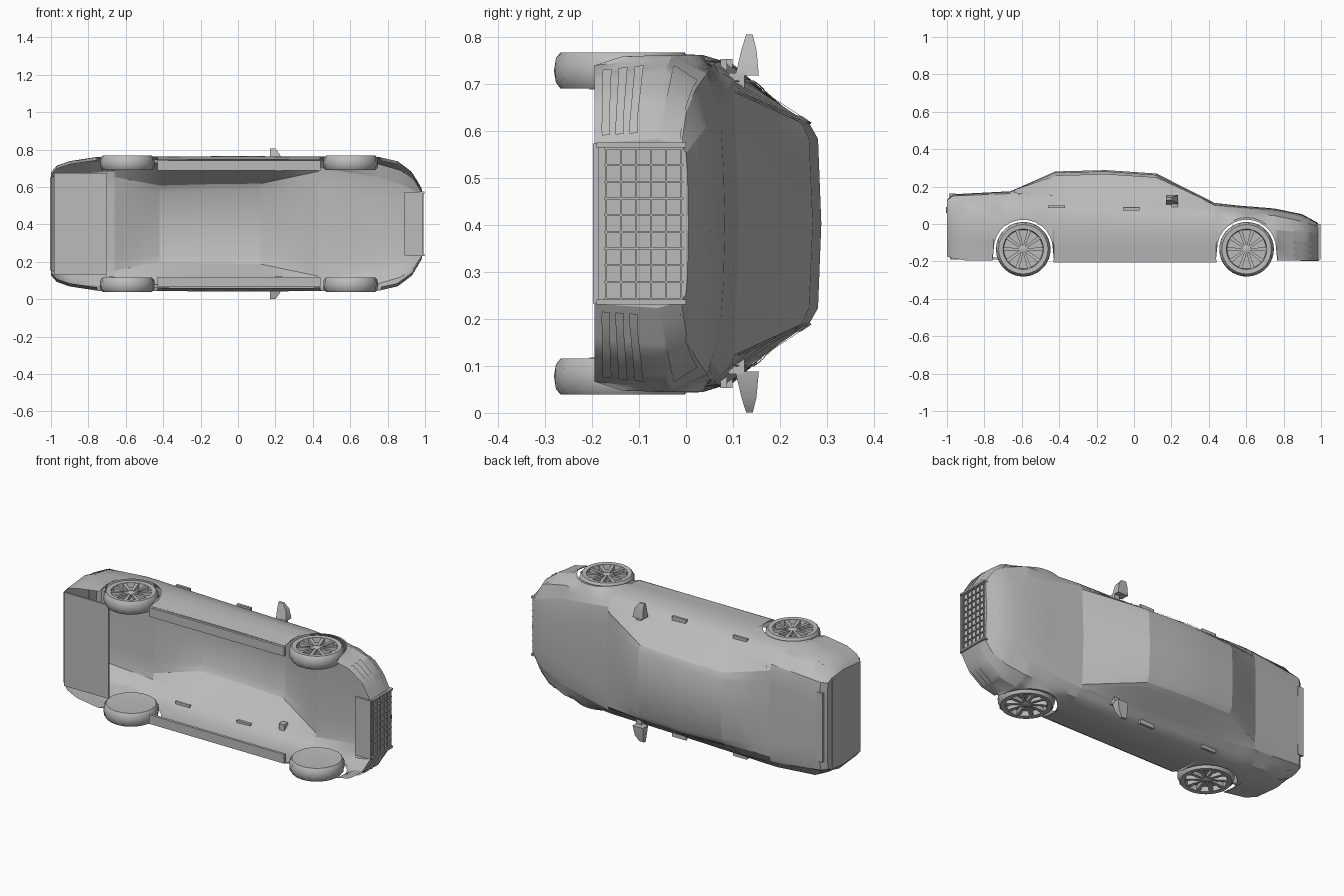
import bpy, bmesh, math
from mathutils import Vector

if "Cube" in bpy.data.objects:
    bpy.data.objects.remove(bpy.data.objects["Cube"])

MID = 0.403                      # centre of the car's width (along z)
AXLES, AXLE_H, ARCH = (-0.592, 0.602), -0.135, 0.158
paint = bpy.data.materials.new("grey")
paint.diffuse_color = (0.5, 0.5, 0.5, 1)
paint.use_nodes = True
paint.node_tree.nodes["Principled BSDF"].inputs["Base Color"].default_value = paint.diffuse_color


def finish(bm, name, angle=30, outward=True):
    bmesh.ops.remove_doubles(bm, verts=bm.verts, dist=0.0004)
    if outward:
        bmesh.ops.recalc_face_normals(bm, faces=bm.faces)
    me = bpy.data.meshes.new(name)
    bm.to_mesh(me)
    bm.free()
    me.materials.append(paint)
    me.shade_smooth()
    me.set_sharp_from_angle(angle=math.radians(angle))
    ob = bpy.data.objects.new(name, me)
    bpy.context.collection.objects.link(ob)
    return ob


def place(x, w, h):              # length, half width, height -> world
    return Vector((x, h, MID + w))


def lerp(x, keys):
    for a, b in zip(keys, keys[1:]):
        if x <= b[0]:
            f = max(0, (x - a[0]) / (b[0] - a[0]))
            return [p + (q - p) * f for p, q in zip(a[1:], b[1:])]
    return list(keys[-1][1:])


# Section keys: (x, half width, height)
WIDEST = [(-1, .275, -.02), (-.97, .31, -.02), (-.9, .335, -.02), (-.75, .358, -.02), (0, .362, -.04),
          (.75, .358, -.03), (.85, .335, -.04), (.93, .275, -.05), (.965, .215, -.06), (.985, .18, -.06)]
SHOULDER = [(-1, .265, .09), (-.9, .32, .1), (-.65, .34, .1), (0, .343, .065), (.43, .338, .06),
            (.75, .32, .045), (.87, .285, .02), (.94, .235, .0), (.985, .165, -.01)]
BELT = [(-1, .25, .125), (-.97, .255, .15), (-.65, .285, .163), (-.42, .30, .142), (0, .305, .115),
        (.43, .30, .098), (.75, .25, .065), (.9, .2, .04), (.985, .15, .0)]
RAIL = [(-1, .2, .128), (-.97, .2, .156), (-.66, .25, .172), (-.42, .205, .255), (-.15, .212, .263),
        (.12, .215, .245), (.43, .28, .102), (.75, .2, .075), (.9, .15, .047), (.985, .11, .003)]
CROWN = [(-1, .12, .128), (-.97, .12, .158), (-.66, .18, .174), (-.42, .17, .275), (-.15, .18, .281),
         (.12, .18, .262), (.43, .18, .106), (.75, .12, .08), (.9, .09, .05), (.985, .07, .004)]
CENTRE = [(-1, 0, .128), (-.97, 0, .159), (-.66, 0, .175), (-.42, 0, .281), (-.15, 0, .288),
          (.12, 0, .27), (.44, 0, .108), (.75, 0, .083), (.9, 0, .052), (.985, 0, .005)]


def section(x):
    low = -.195 + max(0, -x - .93) * .3
    for a in AXLES:              # wheel arch raises the lower edge
        d = abs(x - a)
        if d <= ARCH + 1e-5:
            low = max(low, AXLE_H + math.sqrt(max(0, ARCH ** 2 - d * d)))
    w, h = lerp(x, WIDEST)
    top = lerp(x, SHOULDER)
    side = max(h, low + .012)
    return [[w * .95 if low < -.15 else w, low], [w, side], [top[0], max(top[1], side + .012)],
            lerp(x, BELT), lerp(x, RAIL), lerp(x, CROWN), lerp(x, CENTRE)]


def skin(x, t, off=0):           # point on the body skin, t runs sill -> centreline
    s = section(x)
    i = min(int(t), 5)
    f = t - i
    a, b = s[i], s[i + 1]
    w, h = a[0] + (b[0] - a[0]) * f, a[1] + (b[1] - a[1]) * f
    nw, nh = b[1] - a[1], a[0] - b[0]
    n = math.hypot(nw, nh) or 1
    return w + off * nw / n, h + off * nh / n


def panel(name, xs, ts, off=0, angle=30):
    bm = bmesh.new()
    for s in (1, -1):
        g = [[bm.verts.new(place(x, s * skin(x, t, off)[0], skin(x, t, off)[1])) for t in ts] for x in xs]
        for i in range(len(xs) - 1):
            for j in range(len(ts) - 1):
                q = [g[i][j], g[i + 1][j], g[i + 1][j + 1], g[i][j + 1]]
                bm.faces.new(q if s < 0 else q[::-1])
    bm.normal_update()
    if sum(f.normal.dot(f.calc_center_median() - place(f.calc_center_median().x, 0, -.1)) for f in bm.faces) < 0:
        bmesh.ops.reverse_faces(bm, faces=bm.faces)
    return finish(bm, name, angle, False)


def span(a, b, n):
    return [a + (b - a) * i / n for i in range(n + 1)]


def box(bm, lo, hi):             # corners as (x, w, h)
    v = [bm.verts.new(place(x, w, h)) for x in (lo[0], hi[0]) for w in (lo[1], hi[1]) for h in (lo[2], hi[2])]
    for f in ((0, 1, 3, 2), (4, 6, 7, 5), (0, 4, 5, 1), (2, 3, 7, 6), (0, 2, 6, 4), (1, 5, 7, 3)):
        bm.faces.new([v[i] for i in f])


def boxes(name, items, mirror=True):
    bm = bmesh.new()
    for lo, hi in items:
        box(bm, lo, hi)
        if mirror:
            box(bm, (lo[0], -hi[1], lo[2]), (hi[0], -lo[1], hi[2]))
    return finish(bm, name)


# Body skin
stations = {k[0] for k in WIDEST + SHOULDER + BELT + RAIL if k[0] < .98} | {.985, .43}
for a in AXLES:
    stations = {x for x in stations if abs(x - a) > ARCH + .008}
    stations |= {a + ARCH * math.cos(math.pi * i / 14) for i in range(15)}
    stations |= {a - ARCH - .006, a + ARCH + .006}
stations = sorted(stations)
panel("body_sides", stations, [0, .5, 1, 1.5, 2, 2.5, 3])
panel("bonnet", [.43, .55, .65, .75, .83, .9, .94, .985], [3, 4, 5, 6])
panel("windscreen", span(.12, .43, 4), [4, 4.5, 5, 6])
panel("roof", [-.42, -.3, -.15, 0, .12], [4, 5, 6])
panel("rear_window", span(-.66, -.42, 3), [4, 4.5, 5, 6])
panel("boot_lid", [-1, -.97, -.85, -.75, -.66], [3, 4, 5, 6])
panel("side_glass", [-.66, -.55, -.42, -.28, -.15, 0, .12, .22, .32, .43], [3, 4])

# Window frames
panel("centre_pillars", [-.145, -.115], span(3, 4, 3), .004)
panel("roof_rails", [-.42, -.15, .12, .42], [3.86, 4], .005)
panel("belt_trim", [-.55, -.42, 0, .40], [3, 3.08], .005)
panel("rear_pillars", [-.64, -.55, -.45], span(3, 4, 3), .004)

# Nose and tail faces
for name, x in (("nose_face", .985), ("tail_face", -1)):
    bm = bmesh.new()
    s = section(x)
    for (a, b) in zip(s, s[1:]):
        q = [place(x, a[0], a[1]), place(x, -a[0], a[1]), place(x, -b[0], b[1]), place(x, b[0], b[1])]
        q = q[:2] + q[3:] if b[0] == 0 else q
        vs = [bm.verts.new(p) for p in q]
        bm.faces.new(vs if x < 0 else vs[::-1])
    finish(bm, name)

# Bumper undersides and side sills
boxes("rear_bumper_floor", [((-.985, -.272, -.19), (-.70, .272, -.18))], False)
boxes("front_lip", [((.89, -.17, -.198), (.99, .17, -.185))], False)
boxes("sills", [((-.43, .285, -.205), (.44, .338, -.19))])

# Grille mesh and surround
bars = [((.984, -.165, h - .002), (.993, .165, h + .002)) for h in span(-.17, -.01, 5)]
bars += [((.984, w - .002, -.175), (.993, w + .002, -.005)) for w in span(-.16, .16, 9)]
boxes("grille", bars, False)
boxes("grille_surround", [((.97, .162, -.19), (.998, .172, .0))])

# Lamps and intakes
panel("headlamps", [.83, .87, .9, .93, .965, .98], [1.15, 1.55, 1.9], .005)
for k in range(3):
    t = .12 + .22 * k
    panel("intake_slat_%d" % k, [.85, .89, .93, .965, .98], [t, t + .12], .007)
panel("tail_lamps", [-.995, -.97, -.9], [1.7, 2.1, 2.4], .005)
boxes("tail_lamp_bar", [((-1.004, -.25, .06), (-.998, .25, .09))], False)
boxes("boot_lip", [((-.99, -.2, .148), (-.955, .2, .162))], False)

# Door handles
boxes("door_handles", [((x, .325, h), (x + .09, .35, h + .014)) for x, h in ((-.46, .085), (-.06, .073))])

# Door mirrors: tapered pods on short arms
bm = bmesh.new()
for s in (1, -1):
    rings = []
    for w, x0, x1, h0, h1 in ((.315, .17, .235, .105, .155), (.37, .17, .225, .118, .15), (.402, .17, .20, .128, .142)):
        rings.append([bm.verts.new(place(x, s * w, h)) for x, h in ((x0, h0), (x1, h0), (x1, h1), (x0, h1))])
    for a, b in zip(rings, rings[1:]):
        for i in range(4):
            bm.faces.new((a[i], a[(i + 1) % 4], b[(i + 1) % 4], b[i]))
    bm.faces.new(rings[0])
    bm.faces.new(rings[-1])
    box(bm, (.2, min(s * .28, s * .32), .09), (.235, max(s * .28, s * .32), .125))
finish(bm, "door_mirrors")


# Wheels: tyre with notched shoulder, rim, brake disc and spokes
def revolve(bm, ax, s, prof, n, notch=()):
    rings = []
    for k, (r, w) in enumerate(prof):
        ring = []
        for i in range(n):
            a = 2 * math.pi * i / n
            rr = r - (.006 if k in notch and i % 2 else 0)
            ring.append(bm.verts.new(place(ax + rr * math.cos(a), s * w, AXLE_H + rr * math.sin(a))))
        rings.append(ring)
    for a, b in zip(rings, rings[1:]):
        for i in range(n):
            bm.faces.new((a[i], a[(i + 1) % n], b[(i + 1) % n], b[i]))
    bm.faces.new(rings[0])
    bm.faces.new(rings[-1])


for label, ax in (("rear", AXLES[0]), ("front", AXLES[1])):
    for side, s in (("left", 1), ("right", -1)):
        bm = bmesh.new()
        revolve(bm, ax, s, [(.1, .29), (.132, .287), (.144, .3), (.146, .325), (.144, .352), (.132, .364),
                            (.108, .362), (.104, .335)], 36, (2, 4))
        finish(bm, "%s_%s_tyre" % (label, side), 35)
        bm = bmesh.new()
        revolve(bm, ax, s, [(.022, .335), (.022, .356), (.014, .36)], 12)
        for k in range(10):
            a = 2 * math.pi * k / 10
            d, p = (math.cos(a), math.sin(a)), (-math.sin(a), math.cos(a))
            v = []
            for r, hw, w1 in ((.015, .006, .355), (.106, .010, .36)):
                for w in (.337, w1):
                    for e in (-hw, hw):
                        v.append(bm.verts.new(place(ax + r * d[0] + e * p[0], s * w, AXLE_H + r * d[1] + e * p[1])))
            for f in ((0, 1, 3, 2), (4, 6, 7, 5), (0, 4, 5, 1), (2, 3, 7, 6), (0, 2, 6, 4), (1, 5, 7, 3)):
                bm.faces.new([v[i] for i in f])
        finish(bm, "%s_%s_spokes" % (label, side))
